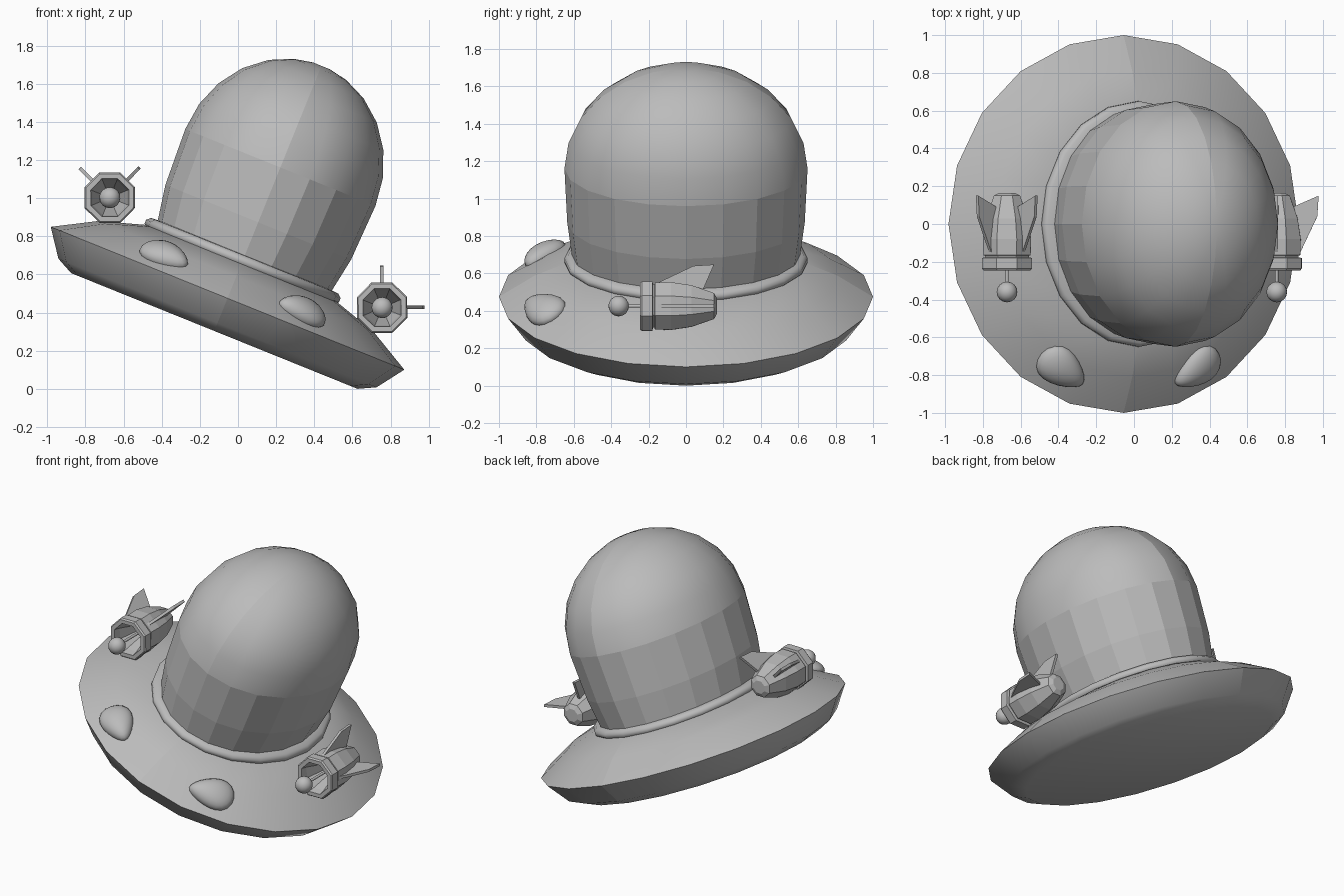
import bpy, bmesh
from math import sin, cos, pi, radians
from mathutils import Matrix, Vector

cube = bpy.data.objects.get("Cube")
if cube:
    bpy.data.objects.remove(cube, do_unlink=True)

GREY = (0.5, 0.5, 0.5, 1)
hull_grey = bpy.data.materials.new("hull grey")
hull_grey.use_nodes = True
hull_grey.diffuse_color = GREY
hull_grey.node_tree.nodes["Principled BSDF"].inputs["Base Color"].default_value = GREY

# The whole craft leans towards its left
TILT = Matrix.Translation((-0.055, 0, 0.475)) @ Matrix.Rotation(radians(22), 4, 'Y')


def finish(name, bm, place, smooth=None):
    bmesh.ops.recalc_face_normals(bm, faces=bm.faces)
    mesh = bpy.data.meshes.new(name)
    bm.to_mesh(mesh)
    bm.free()
    mesh.materials.append(hull_grey)
    obj = bpy.data.objects.new(name, mesh)
    bpy.context.collection.objects.link(obj)
    obj.matrix_world = place
    if smooth:
        for o in bpy.context.selected_objects:
            o.select_set(False)
        obj.select_set(True)
        bpy.context.view_layer.objects.active = obj
        bpy.ops.object.shade_smooth_by_angle(angle=radians(smooth))
    return obj


def loft(rings, sides, cap_start=True, cap_end=True):
    """Skin a stack of elliptical rings given as (x radius, y radius, height)."""
    bm = bmesh.new()
    loops = [[bm.verts.new((a * cos(2 * pi * i / sides), b * sin(2 * pi * i / sides), h))
              for i in range(sides)] for a, b, h in rings]
    for low, high in zip(loops, loops[1:]):
        for i in range(sides):
            j = (i + 1) % sides
            bm.faces.new((low[i], low[j], high[j], high[i]))
    if cap_start:
        bm.faces.new(loops[0][::-1])
    if cap_end:
        bm.faces.new(loops[-1])
    return bm


def crease_middle(obj):
    """Sharpen the front and back centre seams."""
    for e in obj.data.edges:
        if all(abs(obj.data.vertices[v].co.x) < 0.001 for v in e.vertices):
            e.use_edge_sharp = True


# Saucer disc
disc = finish("saucer_disc", loft([
    (0.81, 0.81, -0.185), (0.9, 0.9, -0.14), (1, 1, 0),
    (0.78, 0.81, 0.122), (0.53, 0.63, 0.2)], 20), TILT, 32)
crease_middle(disc)

# Raised collar round the dome
finish("dome_collar", loft([
    (0.53, 0.63, 0.18), (0.55, 0.65, 0.2), (0.55, 0.65, 0.222),
    (0.53, 0.63, 0.24), (0.47, 0.58, 0.245)], 20), TILT, 50)

# Faceted dome wall with a smooth cap
WALL_TOP = 0.74
finish("dome_wall", loft([
    (0.485, 0.605, 0.2), (0.525, 0.635, 0.43), (0.538, 0.65, WALL_TOP)],
    20, cap_end=False), TILT)
arc = [radians(t) for t in (0, 15, 30, 45, 60, 74, 85)]
cap = finish("dome_cap", loft([
    (0.538 * cos(t), 0.65 * cos(t), WALL_TOP + 0.577 * sin(t)) for t in arc],
    20, cap_start=False), TILT, 40)
crease_middle(cap)


# Egg-shaped lamps on the front of the disc
def lamp(name, side):
    bm = bmesh.new()
    bmesh.ops.create_uvsphere(bm, u_segments=20, v_segments=12, radius=1)
    for v in bm.verts:
        v.co = Vector((v.co.x * 0.145, v.co.y * 0.1 * (1 - 0.35 * v.co.x), v.co.z * 0.065))
    turn = Matrix.Rotation(radians(-34), 4, 'Z')
    lean = Matrix.Rotation(radians(27), 4, Vector((-0.89, 0.45, 0)))
    # lean the lamp so it lies on the sloping disc
    lean = lean.inverted() if (lean @ Vector((0, 0, 1))).y > 0 else lean
    mirror = Matrix.Diagonal((side, 1, 1, 1))
    bm.transform(mirror @ Matrix.Translation((-0.385, -0.765, 0.085)) @ lean @ turn)
    finish(name, bm, TILT, 60)


# Rocket thruster: nozzle opens to the front, tail points back
def thruster(label, side):
    base = Matrix.Translation((side * 0.77, 0, 0.258))
    lay = base @ Matrix.Diagonal((side, 1, 1, 1)) @ Matrix.Rotation(radians(90), 4, 'X')
    # lofted height runs towards the front (-y)
    profile = [(0.045, -0.165), (0.075, -0.15), (0.12, -0.03), (0.138, 0.08), (0.135, 0.165),
               (0.125, 0.168), (0.125, 0.176), (0.143, 0.18), (0.143, 0.235),
               (0.135, 0.245), (0.108, 0.245), (0.098, 0.2), (0.05, 0.06)]
    body = loft([(r, r, h) for r, h in profile], 8)
    body.transform(lay)
    finish(label + "_thruster_body", body, TILT)

    rod = loft([(0.009, 0.009, 0.06), (0.009, 0.009, 0.34)], 8)
    rod.transform(lay)
    finish(label + "_thruster_rod", rod, TILT, 60)

    ball = bmesh.new()
    bmesh.ops.create_uvsphere(ball, u_segments=16, v_segments=10, radius=0.055)
    ball.transform(base @ Matrix.Translation((0, -0.36, 0)))
    finish(label + "_thruster_ball", ball, TILT, 60)

    # Two swept fins, as (distance from axis, y)
    outline = [(0.125, -0.15), (0.215, 0.04), (0.222, 0.15), (0.085, 0.09), (0.09, -0.1)]
    for n, angle in enumerate((22.5, 112.5)):
        fin = bmesh.new()
        face = fin.faces.new([fin.verts.new((r, y, -0.009)) for r, y in outline])
        out = bmesh.ops.extrude_face_region(fin, geom=[face])["geom"]
        bmesh.ops.translate(fin, vec=(0, 0, 0.018),
                            verts=[g for g in out if isinstance(g, bmesh.types.BMVert)])
        fin.transform(base @ Matrix.Diagonal((side, 1, 1, 1))
                      @ Matrix.Rotation(radians(-angle), 4, 'Y'))
        finish(f"{label}_thruster_fin_{n + 1}", fin, TILT)


for label, side in (("left", 1), ("right", -1)):
    lamp(label + "_lamp", -side * -1 * -1)
    thruster(label, side)
